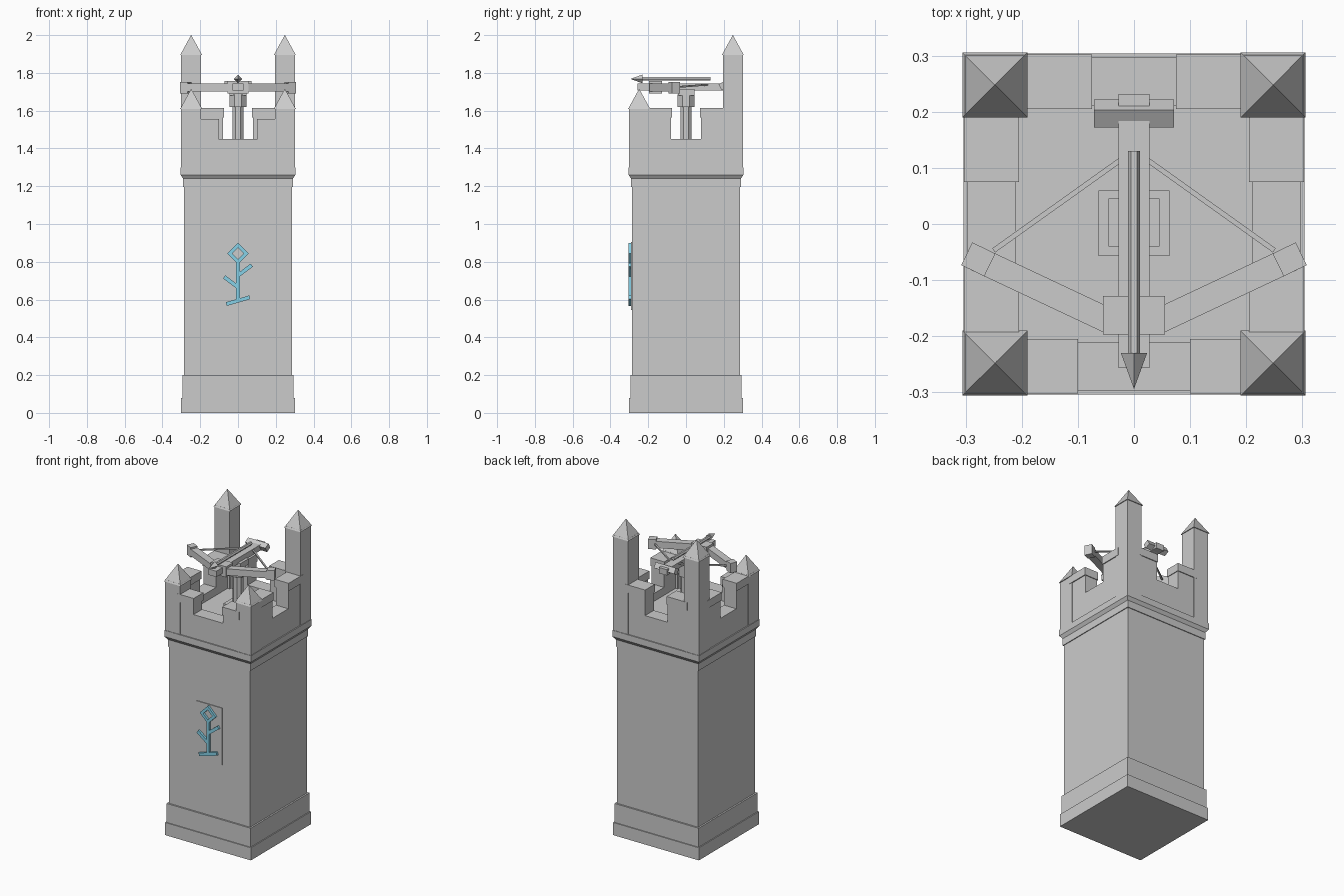
import bpy, math
from mathutils import Vector

old = bpy.data.objects.get("Cube")
if old:
    bpy.data.objects.remove(old, do_unlink=True)


def material(name, rgb):
    m = bpy.data.materials.new(name)
    m.use_nodes = True
    m.diffuse_color = (*rgb, 1)
    m.node_tree.nodes["Principled BSDF"].inputs["Base Color"].default_value = (*rgb, 1)
    return m


STONE = material("grey stone", (0.6, 0.6, 0.6))
GLOW = material("pale blue rune", (0.25, 0.67, 0.84))


def finish(name, verts, faces, mat=STONE):
    me = bpy.data.meshes.new(name)
    me.from_pydata(verts, [], faces)
    me.materials.append(mat)
    ob = bpy.data.objects.new(name, me)
    bpy.context.collection.objects.link(ob)
    return ob


def frustum(name, r0, r1, z0, z1, centre=(0, 0), sides=4, turn=math.pi / 4, mat=STONE):
    """Regular prism or taper; four-sided radii are half widths."""
    k = math.sqrt(2) if sides == 4 else 1
    verts = []
    for r, z in ((r0, z0), (r1, z1)):
        for i in range(sides):
            a = turn + math.tau * i / sides
            verts.append((centre[0] + k * r * math.cos(a), centre[1] + k * r * math.sin(a), z))
    n = sides
    faces = [tuple(reversed(range(n))), tuple(range(n, 2 * n))]
    faces += [(i, (i + 1) % n, n + (i + 1) % n, n + i) for i in range(n)]
    return finish(name, verts, faces, mat)


def box(name, x0, x1, y0, y1, z0, z1, mat=STONE):
    x0, x1 = sorted((x0, x1))
    y0, y1 = sorted((y0, y1))
    verts = [(x, y, z) for z in (z0, z1) for x, y in ((x0, y0), (x1, y0), (x1, y1), (x0, y1))]
    faces = [(3, 2, 1, 0), (4, 5, 6, 7), (0, 1, 5, 4), (1, 2, 6, 5), (2, 3, 7, 6), (3, 0, 4, 7)]
    return finish(name, verts, faces, mat)


def beam(name, a, b, width, depth, mat=STONE):
    """Rectangular bar between two points."""
    a, b = Vector(a), Vector(b)
    d = b - a
    h = d.length / 2
    ob = box(name, -width / 2, width / 2, -h, h, -depth / 2, depth / 2, mat)
    ob.location = (a + b) / 2
    ob.rotation_euler = (math.atan2(d.z, math.hypot(d.x, d.y)), 0, math.atan2(-d.x, d.y))
    return ob


# Tower body
frustum("plinth_lower", 0.301, 0.301, 0, 0.08)
frustum("plinth_upper", 0.295, 0.295, 0.08, 0.2)
frustum("tower_shaft", 0.285, 0.285, 0.2, 1.2)
frustum("neck_band", 0.29, 0.29, 1.195, 1.24)
frustum("cornice_slope", 0.29, 0.304, 1.24, 1.26)
frustum("cornice", 0.304, 0.304, 1.26, 1.3)
frustum("parapet_floor", 0.25, 0.25, 1.3, 1.4)

# Parapet walls and merlons with slightly projecting caps
OUT, IN = 0.297, 0.21
for s, side in ((-1, "right"), (1, "left")):
    box(side + "_parapet", s * IN, s * OUT, -OUT, OUT, 1.3, 1.45)
    for t, end in ((-1, "front"), (1, "back")):
        box(f"{side}_{end}_merlon", s * IN, s * OUT, t * 0.08, t * 0.22, 1.44, 1.57)
        box(f"{side}_{end}_merlon_cap", s * 0.205, s * 0.303, t * 0.075, t * 0.22, 1.565, 1.615)
for t, end, gap, top in ((-1, "front", 0.1, 1.555), (1, "back", 0.075, 1.615)):
    box(end + "_parapet", -OUT, OUT, t * IN, t * OUT, 1.3, 1.45)
    for s, side in ((-1, "right"), (1, "left")):
        box(f"{end}_{side}_merlon", s * (gap + 0.004), s * 0.22, t * IN, t * OUT, 1.44, top - 0.045)
        box(f"{end}_{side}_merlon_cap", s * gap, s * 0.22, t * 0.205, t * 0.302, top - 0.05, top)

# Corner turrets with pyramid roofs
for s, side in ((-1, "right"), (1, "left")):
    for t, end, eave in ((-1, "front", 1.62), (1, "back", 1.905)):
        c = (s * 0.248, t * 0.248)
        frustum(f"{end}_{side}_turret", 0.053, 0.053, 1.3, eave, c)
        frustum(f"{end}_{side}_turret_roof", 0.058, 0.0005, eave - 0.01, eave + 0.095, c)

# Ballista stand
box("stand_base", -0.063, 0.063, -0.057, 0.06, 1.4, 1.44)
frustum("stand_post", 0.032, 0.032, 1.42, 1.63, sides=8, turn=math.pi / 8)
frustum("swivel_head", 0.048, 0.048, 1.62, 1.685, sides=8, turn=math.pi / 8)
box("swivel_plate", -0.045, 0.045, -0.04, 0.045, 1.68, 1.715)

# Ballista stock, bow and string
box("stock", -0.028, 0.028, -0.257, 0.232, 1.708, 1.745)
box("bow_socket", -0.055, 0.055, -0.197, -0.128, 1.69, 1.757)
handle = box("rear_handle", -0.071, 0.071, -0.018, 0.018, -0.018, 0.018)
handle.location = (0, 0.197, 1.732)
handle.rotation_euler = (math.radians(30), 0, 0)
for s, side in ((-1, "right"), (1, "left")):
    beam(side + "_bow_arm", (s * 0.04, -0.175, 1.722), (s * 0.28, -0.062, 1.722), 0.045, 0.042)
    beam(side + "_bow_tip", (s * 0.257, -0.073, 1.722), (s * 0.298, -0.053, 1.722), 0.045, 0.062)
    beam(side + "_bowstring", (s * 0.25, -0.047, 1.725), (s * 0.02, 0.117, 1.738), 0.009, 0.009)

# Bolt resting on the stock
bolt = frustum("bolt_shaft", 0.011, 0.011, -0.13, 0.24, sides=6, turn=0)
tip = frustum("bolt_head", 0.0165, 0.0003, 0.23, 0.293, turn=0)
for ob in (bolt, tip):
    ob.location = (0, 0, 1.768)
    ob.rotation_euler = (math.pi / 2, 0, 0)

# Rune plaque on the front
box("rune_plaque", -0.09, 0.09, -0.29, -0.284, 0.545, 0.905)
ring = [(0, 0.9), (0.056, 0.844), (0, 0.788), (-0.056, 0.844)]
inner = [(x * 0.56, 0.844 + (z - 0.844) * 0.56) for x, z in ring]
ring_verts = [(x, y, z) for y in (-0.304, -0.289) for x, z in ring + inner]
ring_faces = []
for i in range(4):
    j = (i + 1) % 4
    ring_faces += [(i, i + 4, j + 4, j), (i + 8, j + 8, j + 12, i + 12),
                   (i, j, j + 8, i + 8), (i + 4, i + 12, j + 12, j + 4)]
finish("rune_diamond", ring_verts, ring_faces, GLOW)
strokes = {
    "rune_stem": ((0, 0.6), (0, 0.797)),
    "rune_left_branch": ((0, 0.727), (0.073, 0.782)),
    "rune_right_branch": ((0, 0.665), (-0.073, 0.72)),
    "rune_foot": ((-0.062, 0.576), (0.062, 0.612)),
}
for name, ((x0, z0), (x1, z1)) in strokes.items():
    length = math.hypot(x1 - x0, z1 - z0)
    ob = box(name, 0, length, -0.0075, 0.0075, -0.01, 0.01, GLOW)
    ob.location = (x0, -0.2965, z0)
    ob.rotation_euler = (0, -math.atan2(z1 - z0, x1 - x0), 0)
